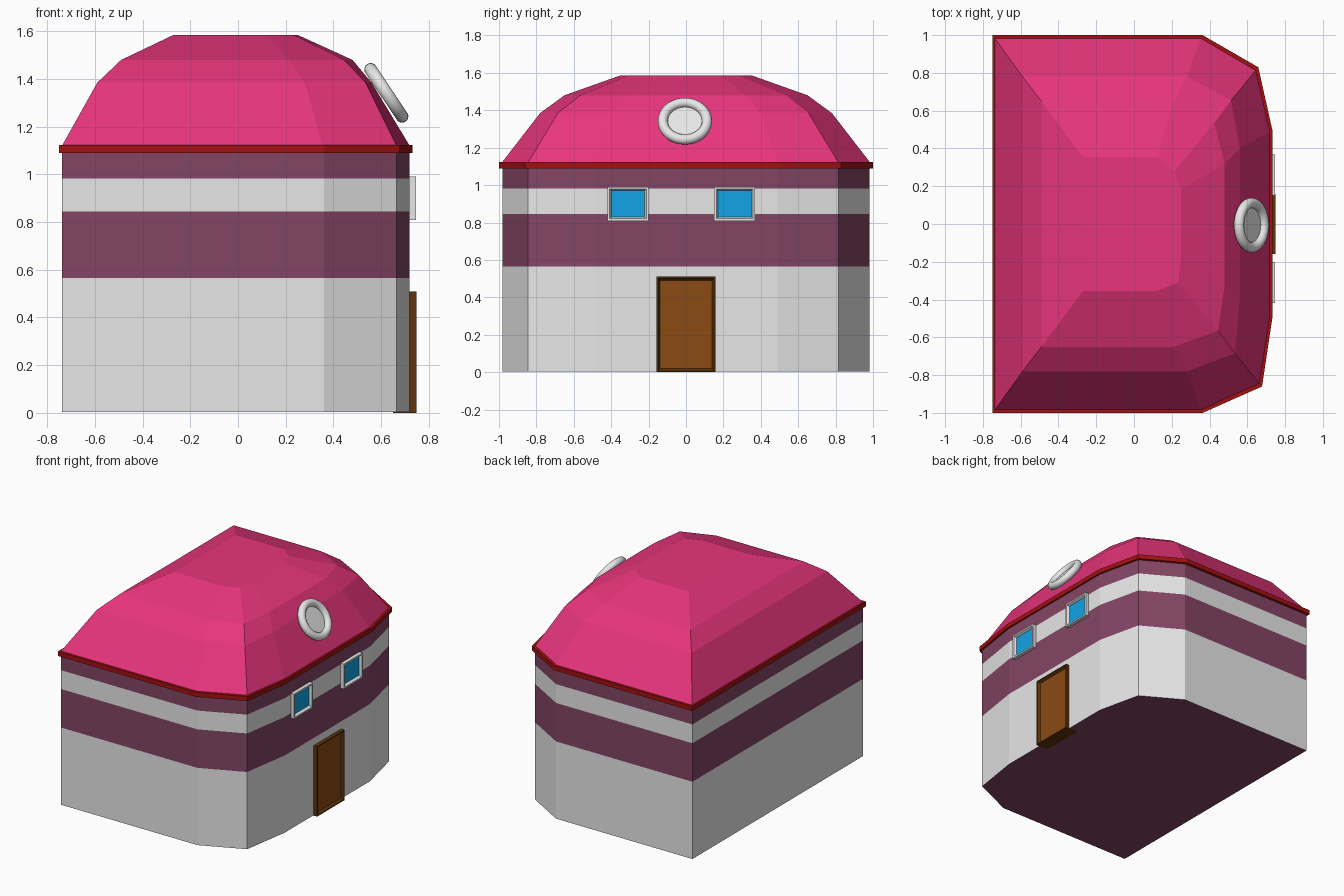
import bpy, bmesh
from mathutils import Vector

cube = bpy.data.objects.get("Cube")
if cube:
    bpy.data.objects.remove(cube, do_unlink=True)


def material(name, rgb):
    m = bpy.data.materials.new(name)
    m.use_nodes = True
    m.diffuse_color = (*rgb, 1)
    m.node_tree.nodes["Principled BSDF"].inputs["Base Color"].default_value = (*rgb, 1)
    return m


GREY = material("pale_grey", (0.8, 0.8, 0.8))
PLUM = material("plum", (0.23, 0.06, 0.13))
PINK = material("roof_pink", (0.8, 0.035, 0.2))
RED = material("trim_red", (0.37, 0.005, 0.005))
BLUE = material("glass_blue", (0.006, 0.37, 0.8))
BROWN = material("door_brown", (0.26, 0.068, 0.006))
DARK = material("dark_brown", (0.11, 0.034, 0.004))


def finish(name, bm, mats):
    me = bpy.data.meshes.new(name)
    bm.to_mesh(me)
    bm.free()
    for m in mats:
        me.materials.append(m)
    ob = bpy.data.objects.new(name, me)
    bpy.context.collection.objects.link(ob)
    return ob


def outline(back, side, x1, x2, y2, x3, y3):
    """House plan: straight back, bowed front, slightly uneven front corners."""
    return [(back, -side), (x1, -side), (x2 + .01, -y2 - .015), (x3, -y3),
            (x3, y3), (x2 - .01, y2 - .015), (x1, side), (back, side)]


def loft(name, levels, mats, bands):
    """Stack outlines into a closed solid; bands gives the material of each storey."""
    bm = bmesh.new()
    rings = [[bm.verts.new((x, y, z)) for x, y in plan] for z, plan in levels]
    for low, high, mat in zip(rings, rings[1:], bands):
        n = len(low)
        for i in range(n):
            j = (i + 1) % n
            bm.faces.new((low[i], low[j], high[j], high[i])).material_index = mat
    bm.faces.new(rings[0][::-1]).material_index = bands[-1]
    bm.faces.new(rings[-1]).material_index = bands[-1]
    return finish(name, bm, mats)


# Striped walls
WALL = outline(-.738, .98, .36, .655, .83, .72, .49)
loft("walls", [(z, WALL) for z in (.003, .565, .845, .982, 1.1)],
     [GREY, PLUM], [0, 1, 0, 1])

# Eaves trim
TRIM = outline(-.75, 1, .363, .668, .845, .732, .5)
loft("eaves_trim", [(1.09, TRIM), (1.123, TRIM)], [RED], [0])

# Domed roof with a flat top
loft("roof", [
    (1.12, outline(-.738, .985, .355, .655, .83, .72, .49)),
    (1.385, outline(-.59, .78, .28, .525, .67, .56, .4)),
    (1.48, outline(-.49, .65, .21, .435, .55, .48, .32)),
    (1.585, outline(-.27, .355, .12, .223, .295, .25, .18)),
], [PINK], [0, 0, 0])


# Framed panel on the front wall with a recessed, sloped inset
def framed_panel(name, y, z, width, height, back, front, lip, slope, mats):
    bm = bmesh.new()
    bmesh.ops.create_cube(bm, size=1)
    for v in bm.verts:
        v.co = Vector(((back + front) / 2 + v.co.x * (front - back),
                       y + v.co.y * width, z + v.co.z * height))
    face = max(bm.faces, key=lambda f: f.calc_center_median().x)
    bmesh.ops.inset_individual(bm, faces=[face], thickness=lip)
    bmesh.ops.inset_individual(bm, faces=[face], thickness=slope, depth=-.018)
    face.material_index = 1
    return finish(name, bm, mats)


framed_panel("door", 0, .255, .316, .51, .65, .748, .01, .017, [DARK, BROWN])
for label, y in (("left", .26), ("right", -.31)):
    framed_panel(label + "_window", y, .9, .218, .182, .7, .746, .016, .012, [GREY, BLUE])

# Round roof window: ring and pane tilted to the roof slope
centre = Vector((.622, -.006, 1.342))
normal = Vector((.83, 0, .555)).normalized()
turn = normal.to_track_quat('Z', 'Y').to_euler()
bpy.ops.mesh.primitive_torus_add(major_radius=.118, minor_radius=.027,
                                 major_segments=40, minor_segments=14,
                                 location=centre, rotation=turn)
ring = bpy.context.object
ring.name = "roof_window_ring"
ring.data.materials.append(GREY)
bpy.ops.object.shade_smooth_by_angle()
bpy.ops.mesh.primitive_cylinder_add(vertices=40, radius=.115, depth=.02,
                                    location=centre - normal * .012, rotation=turn)
pane = bpy.context.object
pane.name = "roof_window_pane"
pane.data.materials.append(GREY)
